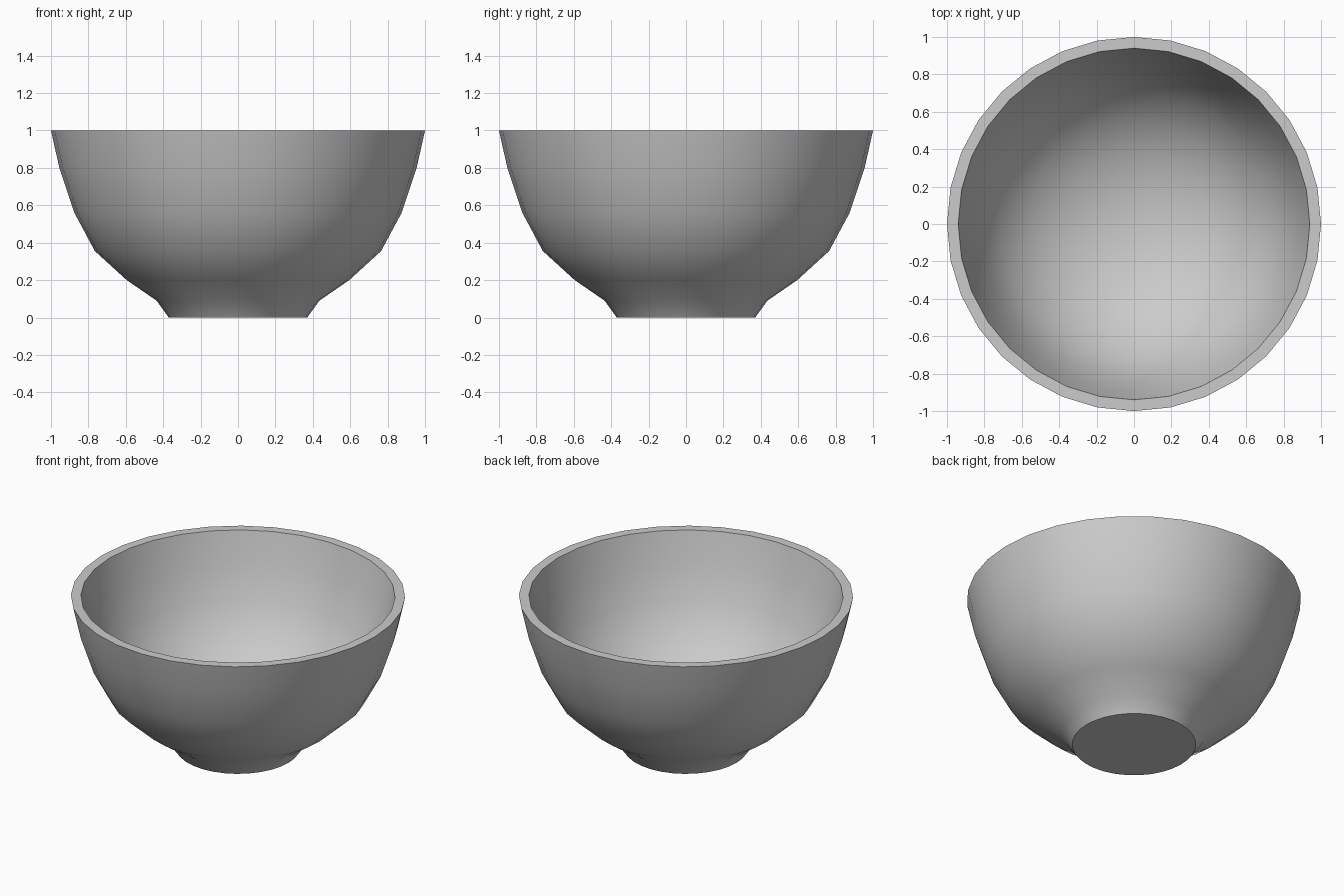
import bpy, bmesh, math

if "Cube" in bpy.data.objects:
    bpy.data.objects.remove(bpy.data.objects["Cube"])

SIDES = 32

# Closed profile (radius, height): foot, outer wall, rim, inner wall, floor
profile = [(0.37, 0.0), (0.435, 0.09), (0.595, 0.2), (0.765, 0.355),
           (0.875, 0.56), (0.955, 0.8), (1.0, 1.0),
           (0.94, 1.0), (0.895, 0.81), (0.82, 0.585), (0.715, 0.395),
           (0.56, 0.25), (0.385, 0.15), (0.145, 0.09)]

bm = bmesh.new()
rings = [[bm.verts.new((r * math.cos(2 * math.pi * i / SIDES),
                        r * math.sin(2 * math.pi * i / SIDES), z))
          for i in range(SIDES)] for r, z in profile]

# Walls between neighbouring rings
for a, b in zip(rings, rings[1:]):
    for i in range(SIDES):
        j = (i + 1) % SIDES
        bm.faces.new((a[i], a[j], b[j], b[i]))

# Flat underside and inner floor
bm.faces.new(rings[0][::-1])
bm.faces.new(rings[-1])

mesh = bpy.data.meshes.new("bowl")
bm.to_mesh(mesh)
bm.free()
bowl = bpy.data.objects.new("bowl", mesh)
bpy.context.collection.objects.link(bowl)

# Smooth walls, sharp rim and foot
bpy.context.view_layer.objects.active = bowl
bowl.select_set(True)
bpy.ops.object.shade_smooth_by_angle(angle=math.radians(32))
